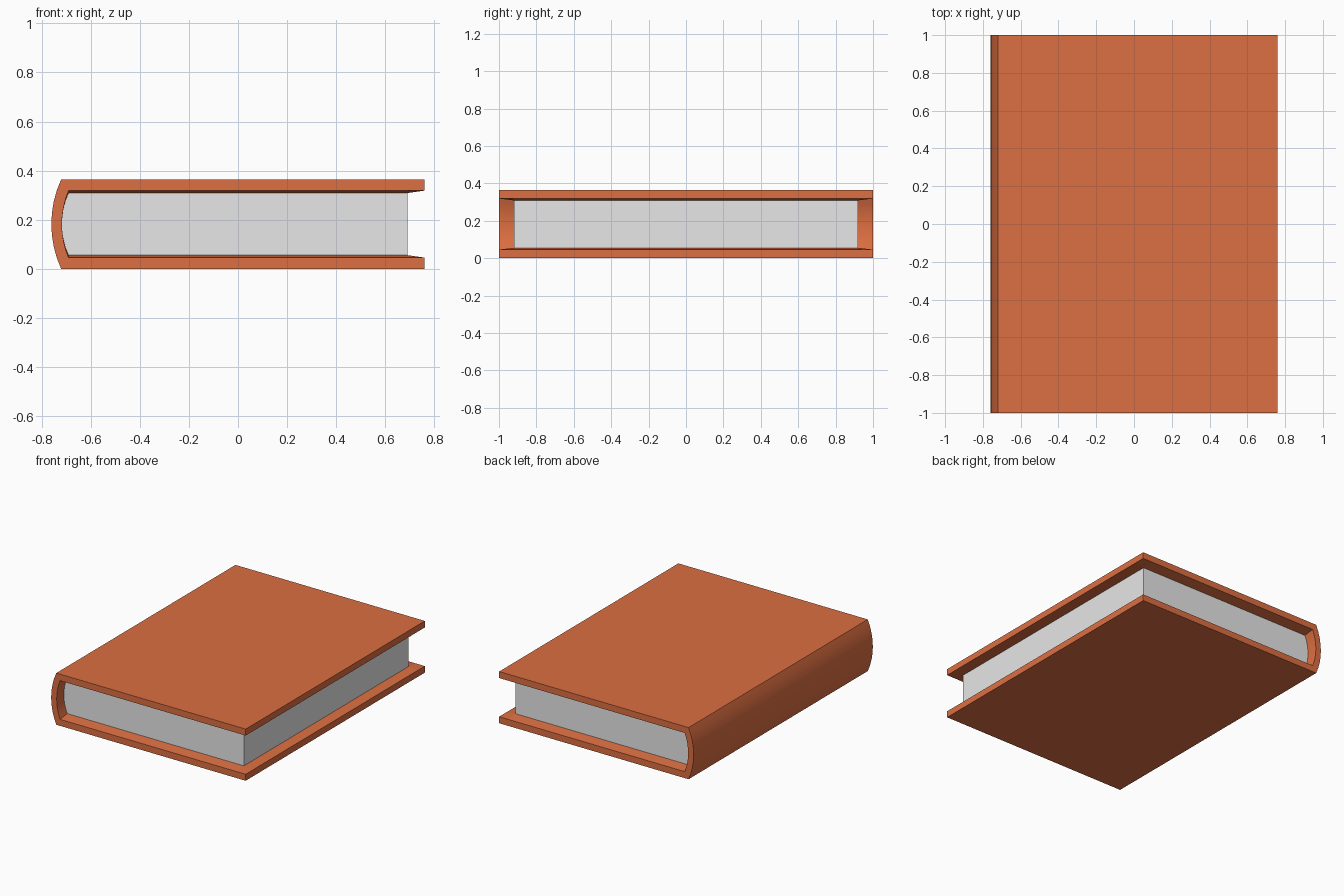
import bpy, bmesh, math

if "Cube" in bpy.data.objects:
    bpy.data.objects.remove(bpy.data.objects["Cube"])

H = 0.365          # book thickness
HX, HY = 0.76, 1.0  # half width and half length
PX, PY = 0.69, 0.92  # page block half sizes
SEG = 8            # spine segments


def material(name, rgb):
    m = bpy.data.materials.new(name)
    m.diffuse_color = (*rgb, 1)
    m.use_nodes = True
    m.node_tree.nodes["Principled BSDF"].inputs["Base Color"].default_value = m.diffuse_color
    return m


def arc(x_end, x_mid, z0, z1):
    """Circular arc bulging to -x, from z1 down to z0."""
    half, sag = (z1 - z0) / 2, x_end - x_mid
    r = (half * half + sag * sag) / (2 * sag)
    a = math.asin(half / r)
    pts = []
    for i in range(SEG + 1):
        t = a - 2 * a * i / SEG
        pts.append((x_mid + r - r * math.cos(t), (z0 + z1) / 2 + r * math.sin(t)))
    return pts


def loft(name, sections, mat, smooth_cols=()):
    """Join closed (x, z) sections placed along y and cap both ends."""
    bm = bmesh.new()
    rings = [[bm.verts.new((x, y, z)) for x, z in pts] for y, pts in sections]
    n = len(rings[0])
    for a, b in zip(rings, rings[1:]):
        for i in range(n):
            j = (i + 1) % n
            f = bm.faces.new((a[i], a[j], b[j], b[i]))
            f.smooth = i in smooth_cols
    bm.faces.new(rings[0])
    bm.faces.new(rings[-1][::-1])
    bmesh.ops.recalc_face_normals(bm, faces=bm.faces)
    me = bpy.data.meshes.new(name)
    bm.to_mesh(me)
    bm.free()
    me.materials.append(mat)
    ob = bpy.data.objects.new(name, me)
    bpy.context.collection.objects.link(ob)
    return ob


def cover_section(t):
    """C-shaped cover; t is the board thickness beside the pages."""
    outer = [(HX, H)] + arc(-0.72, -HX, 0, H) + [(HX, 0)]
    inner = arc(-PX, -0.717, t, H - t)[::-1]
    return outer + [(HX, 0.046), (PX, t)] + inner + [(PX, H - t), (HX, H - 0.046)]


# Cover: two boards and a rounded spine, boards thicken towards the pages
EDGE, INNER = 0.046, 0.056
spine_cols = set(range(1, 1 + SEG)) | set(range(SEG + 5, 2 * SEG + 5))
loft("cover",
     [(-HY, cover_section(EDGE)), (-PY, cover_section(INNER)),
      (PY, cover_section(INNER)), (HY, cover_section(EDGE))],
     material("orange brown cover", (0.72, 0.158, 0.054)), spine_cols)

# Page block with a rounded back that follows the spine
pages = [(PX, H - INNER)] + arc(-PX, -0.717, INNER, H - INNER) + [(PX, INNER)]
loft("pages", [(-PY, pages), (PY, pages)],
     material("light grey paper", (0.8, 0.8, 0.8)), set(range(1, 1 + SEG)))
